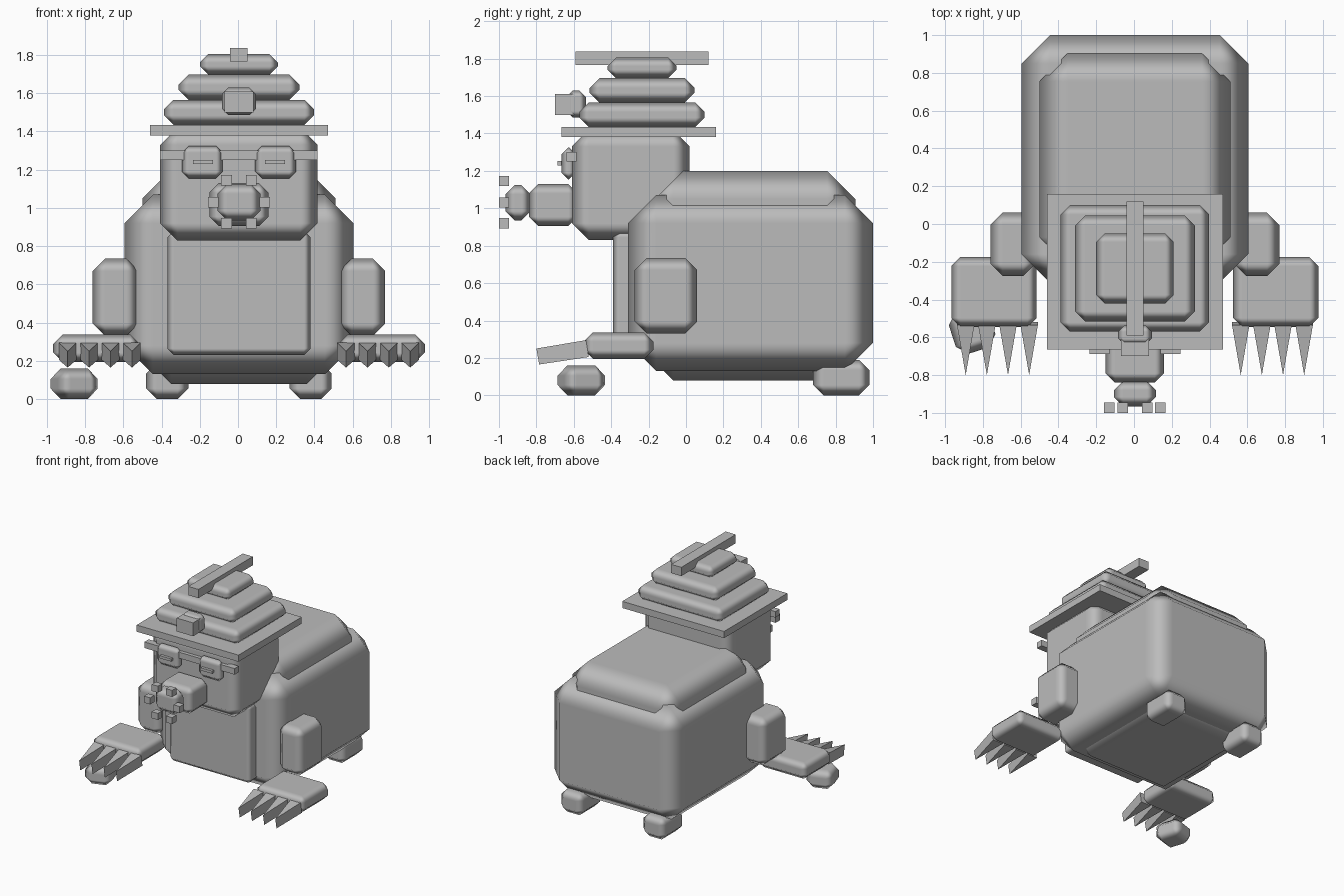
import bpy, bmesh
from mathutils import Matrix
from math import radians

if "Cube" in bpy.data.objects:
    bpy.data.objects.remove(bpy.data.objects["Cube"])

grey = bpy.data.materials.new("plain grey")
grey.diffuse_color = (0.5, 0.5, 0.5, 1)
grey.use_nodes = True
grey.node_tree.nodes["Principled BSDF"].inputs["Base Color"].default_value = grey.diffuse_color
CX = 0.005  # symmetry axis of the animal


def add_object(name, bm):
    bmesh.ops.recalc_face_normals(bm, faces=bm.faces)
    mesh = bpy.data.meshes.new(name)
    bm.to_mesh(mesh)
    bm.free()
    mesh.materials.append(grey)
    ob = bpy.data.objects.new(name, mesh)
    bpy.context.collection.objects.link(ob)
    return ob


def box(name, x, y, z, bevel=0, turn=0):
    """Box from (min, max) ranges, x relative to the axis, with soft chamfers."""
    bm = bmesh.new()
    bmesh.ops.create_cube(bm, size=1)
    size = [r[1] - r[0] for r in (x, y, z)]
    bmesh.ops.scale(bm, vec=size, verts=bm.verts)
    bmesh.ops.rotate(bm, verts=bm.verts, matrix=Matrix.Rotation(radians(turn), 3, 'Z'))
    bmesh.ops.translate(bm, verts=bm.verts,
                        vec=(CX + sum(x) / 2, sum(y) / 2, sum(z) / 2))
    ob = add_object(name, bm)
    if bevel:
        ob.data.shade_smooth()
        mod = ob.modifiers.new("chamfer", 'BEVEL')
        mod.width = bevel
        mod.segments = 1
        mod.harden_normals = True
    return ob


def pair(name, x, y, z, bevel=0):
    """Box on the right and its mirror image on the left."""
    box("right_" + name, x, y, z, bevel)
    box("left_" + name, (-x[1], -x[0]), y, z, bevel)


def claw(name, x):
    """Upright wedge with a sharp front edge, sloping down."""
    bm = bmesh.new()
    rings = []
    for tip_z, base_z in ((0.165, 0.205), (0.25, 0.295)):
        ty, by = (-0.785, -0.52) if tip_z < 0.2 else (-0.80, -0.535)
        rings.append([bm.verts.new(p) for p in
                      ((x - 0.046, by, base_z), (x + 0.046, by, base_z), (x, ty, tip_z))])
    low, high = rings
    bm.faces.new(low)
    bm.faces.new(high)
    for i in range(3):
        j = (i + 1) % 3
        bm.faces.new((low[i], low[j], high[j], high[i]))
    add_object(name, bm)


# Torso
box("body", (-0.6, 0.6), (-0.31, 1.0), (0.13, 1.07), 0.15)
box("back_hump", (-0.505, 0.505), (-0.22, 0.905), (0.08, 1.2), 0.15)
box("belly_plate", (-0.375, 0.375), (-0.39, -0.2), (0.23, 0.88), 0.035)

# Head and snout
box("head", (-0.412, 0.412), (-0.61, 0.02), (0.83, 1.42), 0.09)
box("snout", (-0.155, 0.155), (-0.84, -0.58), (0.905, 1.13), 0.05)
box("nose", (-0.112, 0.112), (-0.965, -0.83), (0.935, 1.125), 0.05)
for i, (x, z) in enumerate(((0.065, 1.145), (0.135, 1.03), (0.065, 0.92))):
    pair(f"nose_feeler_{i}", (x - 0.028, x + 0.028), (-1.0, -0.945), (z - 0.027, z + 0.027))

# Eyes and brow
box("brow_bar", (-0.412, 0.412), (-0.64, -0.585), (1.25, 1.3))
pair("eye", (0.085, 0.298), (-0.665, -0.59), (1.155, 1.325), 0.035)
pair("pupil", (0.135, 0.24), (-0.688, -0.65), (1.23, 1.252))

# Stepped helmet with crest and lamp
box("helmet_brim", (-0.465, 0.465), (-0.665, 0.16), (1.38, 1.435))
box("helmet_layer_1", (-0.393, 0.393), (-0.57, 0.1), (1.435, 1.565), 0.05)
box("helmet_layer_2", (-0.317, 0.317), (-0.515, 0.045), (1.565, 1.697), 0.053)
box("helmet_layer_3", (-0.205, 0.205), (-0.42, -0.05), (1.697, 1.805), 0.045)
box("helmet_crest", (-0.046, 0.046), (-0.59, 0.12), (1.765, 1.837))
box("lamp_housing", (-0.09, 0.09), (-0.64, -0.535), (1.485, 1.63), 0.035)
box("lamp_front", (-0.075, 0.075), (-0.7, -0.6), (1.5, 1.61))

# Arms, hands and claws
pair("arm", (0.525, 0.765), (-0.275, 0.06), (0.33, 0.735), 0.065)
pair("hand", (0.52, 0.972), (-0.545, -0.175), (0.195, 0.337), 0.048)
for i in range(4):
    for side, label in ((1, "right"), (-1, "left")):
        claw(f"{label}_claw_{i}", CX + side * (0.56 + 0.112 * i))

# Hind feet and the round foot under the left hand
pair("hind_foot", (0.265, 0.485), (0.68, 0.98), (0.0, 0.19), 0.055)
box("left_front_foot", (-0.972, -0.752), (-0.675, -0.445), (0.0, 0.16), 0.055, 18)
